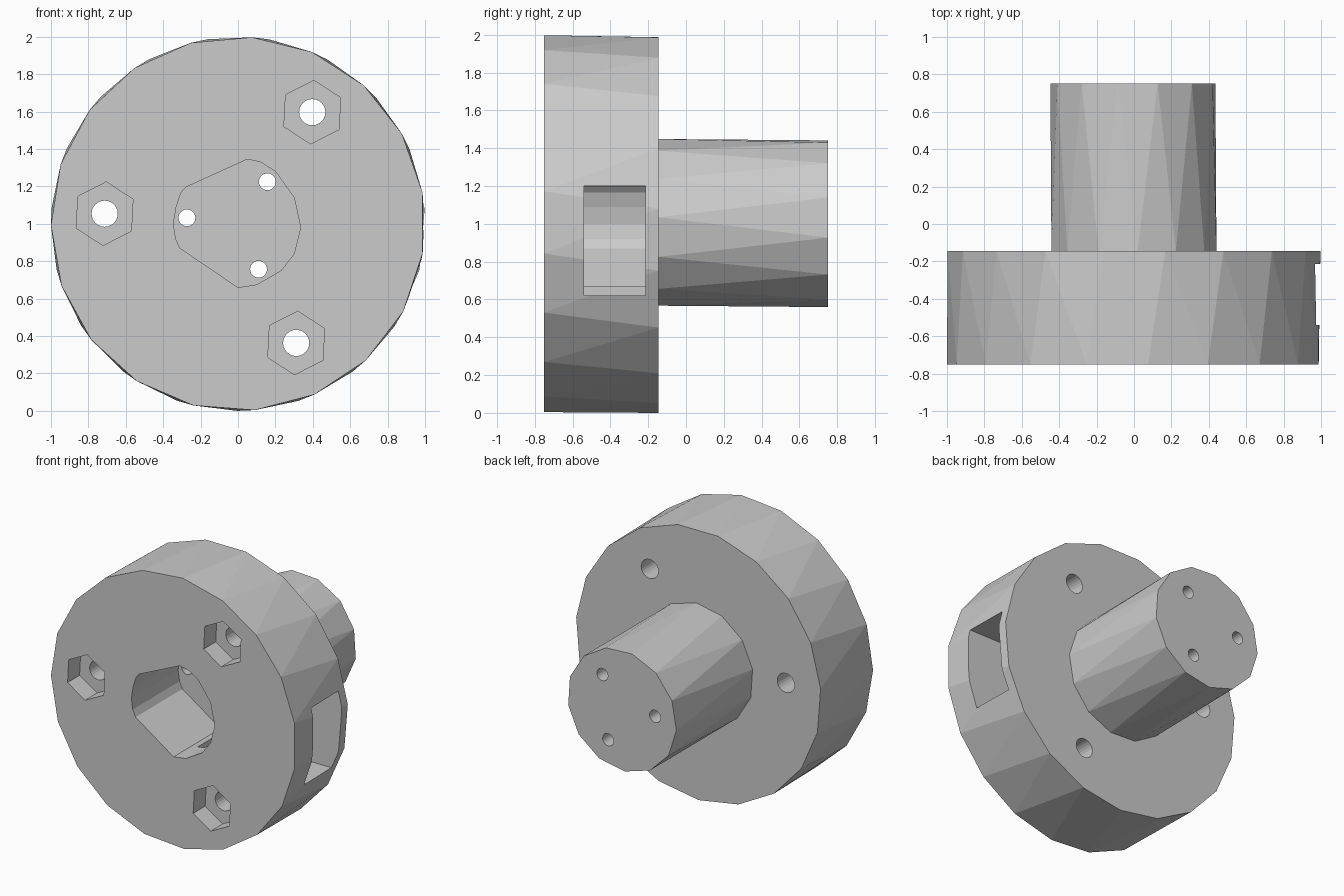
import bpy, bmesh
from math import cos, sin, radians, tau

if "Cube" in bpy.data.objects:
    bpy.data.objects.remove(bpy.data.objects["Cube"])


def circle(cx, cz, r, n, phase=0):
    a = radians(phase)
    return [(cx + r * cos(a + tau * i / n), cz + r * sin(a + tau * i / n)) for i in range(n)]


def loft(name, sections, split=False):
    """Closed solid through (y, outline) sections, outlines in x/z."""
    bm = bmesh.new()
    rings = [[bm.verts.new((x, y, z)) for x, z in pts] for y, pts in sections]
    bm.faces.new(rings[0])
    bm.faces.new(rings[-1])
    n = len(rings[0])
    for a, b in zip(rings, rings[1:]):
        for i in range(n):
            j = (i + 1) % n
            if split:
                bm.faces.new((a[i], a[j], b[j]))
                bm.faces.new((a[i], b[j], b[i]))
            else:
                bm.faces.new((a[i], a[j], b[j], b[i]))
    bmesh.ops.recalc_face_normals(bm, faces=bm.faces)
    mesh = bpy.data.meshes.new(name)
    bm.to_mesh(mesh)
    bm.free()
    ob = bpy.data.objects.new(name, mesh)
    bpy.context.collection.objects.link(ob)
    return ob


def combine(target, other, operation):
    other.hide_render = True
    mod = target.modifiers.new("bool", 'BOOLEAN')
    mod.operation = operation
    mod.solver = 'EXACT'
    mod.object = other
    bpy.context.view_layer.objects.active = target
    bpy.ops.object.modifier_apply(modifier=mod.name)
    bpy.data.objects.remove(other)


FRONT, STEP, END = -0.75, -0.145, 0.75
FLOOR = -0.205

# Faceted disc and hub, each slightly twisted from end to end
hub = loft("flanged_hub", [(FRONT, circle(0, 1, 1, 19, -28)),
                           (STEP, circle(0, 1, 1, 19, -33.3))], split=True)
stem = loft("stem", [(-0.4, circle(-0.003, 1.004, 0.445, 13, 4)),
                     (STEP, circle(-0.003, 1.004, 0.445, 13, 4)),
                     (END, circle(-0.003, 1.004, 0.445, 13, -10))], split=True)
combine(hub, stem, 'UNION')

# Central pocket open at the front
pocket = [(0.05, 1.345), (0.12, 1.33), (0.2, 1.28), (0.3, 1.14), (0.335, 0.98),
          (0.3, 0.84), (0.23, 0.75), (0.1, 0.675), (0, 0.66), (-0.31, 0.87),
          (-0.333, 0.92), (-0.345, 1.0), (-0.33, 1.09), (-0.305, 1.165), (-0.28, 1.195)]
combine(hub, loft("pocket", [(-0.9, pocket), (FLOOR, pocket)]), 'DIFFERENCE')

# Side slot running from the rim into the pocket
slot = [(0.05, 0.62), (1.2, 0.62), (1.2, 1.2), (0.05, 1.2)]
combine(hub, loft("slot", [(-0.54, slot), (-0.215, slot)]), 'DIFFERENCE')

# Bolt holes with hexagonal nut recesses
for x, z in [(0.397, 1.597), (-0.713, 1.054), (0.311, 0.363)]:
    bolt, nut = circle(x, z, 0.07, 24), circle(x, z, 0.17, 6, 27)
    combine(hub, loft("bolt_hole", [(-1, bolt), (0.1, bolt)]), 'DIFFERENCE')
    combine(hub, loft("nut_recess", [(-1, nut), (-0.61, nut)]), 'DIFFERENCE')

# Small screw holes from the pocket floor through the stem
for x, z in [(0.157, 1.225), (-0.273, 1.032), (0.11, 0.757)]:
    screw = circle(x, z, 0.045, 24)
    combine(hub, loft("screw_hole", [(-0.3, screw), (1, screw)]), 'DIFFERENCE')
